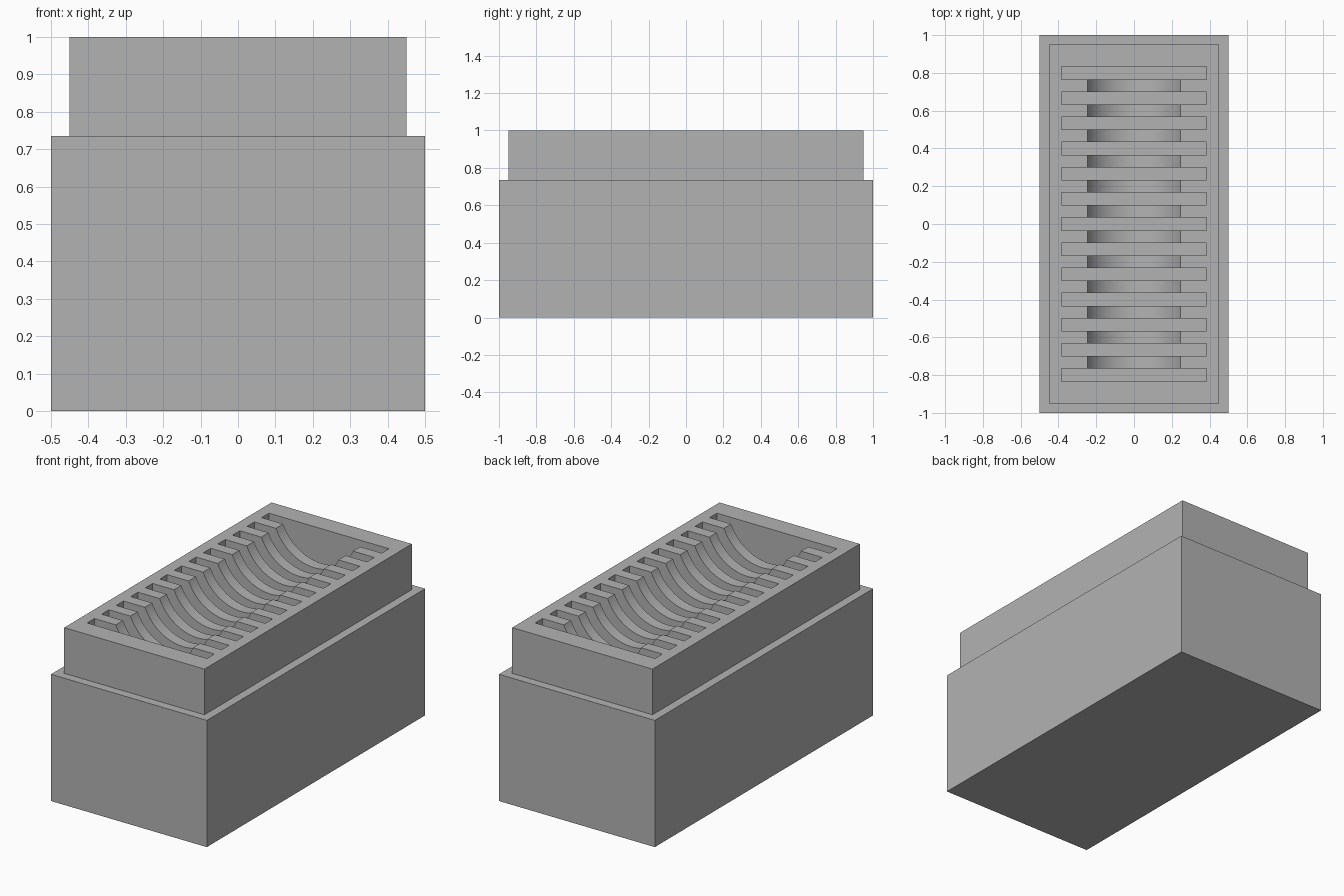
import bpy
import bmesh
from math import radians
from mathutils import Matrix, Vector

default = bpy.data.objects.get("Cube")
if default:
    bpy.data.objects.remove(default, do_unlink=True)

SHOULDER, TOP, LIP = 0.735, 1.0, 0.05
SLOTS, PITCH, SLOT_W, SLOT_L, SLOT_FLOOR = 13, 0.1333, 0.067, 0.77, 0.5
TROUGH_R, TROUGH_Z, TROUGH_L = 0.269, 1.106, 1.66

grey = bpy.data.materials.new("plain grey")
grey.use_nodes = True
grey.diffuse_color = (0.45, 0.45, 0.45, 1)
grey.node_tree.nodes["Principled BSDF"].inputs["Base Color"].default_value = grey.diffuse_color


def add_box(bm, size, centre):
    return bmesh.ops.create_cube(
        bm, size=1, matrix=Matrix.Translation(centre) @ Matrix.Diagonal((*size, 1)))


def make_object(name, bm):
    mesh = bpy.data.meshes.new(name)
    bm.to_mesh(mesh)
    bm.free()
    mesh.materials.append(grey)
    obj = bpy.data.objects.new(name, mesh)
    bpy.context.collection.objects.link(obj)
    return obj


# Stepped block: base with a raised, inset upper part
bm = bmesh.new()
add_box(bm, (1, 2, SHOULDER), (0, 0, SHOULDER / 2))
top = max(bm.faces, key=lambda f: f.calc_center_median().z)
bmesh.ops.inset_region(bm, faces=[top], thickness=LIP, use_even_offset=True)
raised = bmesh.ops.extrude_face_region(bm, geom=[top])["geom"]
bmesh.ops.delete(bm, geom=[top], context="FACES")
bmesh.ops.translate(bm, vec=Vector((0, 0, TOP - SHOULDER)),
                    verts=[v for v in raised if isinstance(v, bmesh.types.BMVert)])
bmesh.ops.recalc_face_normals(bm, faces=bm.faces)
block = make_object("slotted_block", bm)

# Row of deep cross slots
bm = bmesh.new()
height = TOP + 0.1 - SLOT_FLOOR
for i in range(SLOTS):
    y = (i - (SLOTS - 1) / 2) * PITCH
    add_box(bm, (SLOT_L, SLOT_W, height), (0, y, SLOT_FLOOR + height / 2))
slot_cutter = make_object("slot_cutter", bm)

# Rounded trough along the length, ending inside the last slots
bm = bmesh.new()
bmesh.ops.create_cone(
    bm, cap_ends=True, segments=96, radius1=TROUGH_R, radius2=TROUGH_R, depth=TROUGH_L,
    matrix=Matrix.Translation((0, 0, TROUGH_Z)) @ Matrix.Rotation(radians(90), 4, "X"))
trough_cutter = make_object("trough_cutter", bm)

# Cut the trough, then the slots
bpy.ops.object.select_all(action="DESELECT")
bpy.context.view_layer.objects.active = block
block.select_set(True)
for cutter in (trough_cutter, slot_cutter):
    cut = block.modifiers.new(cutter.name, "BOOLEAN")
    cut.operation = "DIFFERENCE"
    cut.solver = "EXACT"
    cut.object = cutter
    bpy.ops.object.modifier_apply(modifier=cut.name)
    bpy.data.objects.remove(cutter, do_unlink=True)

bpy.ops.object.shade_smooth_by_angle(angle=radians(30))
